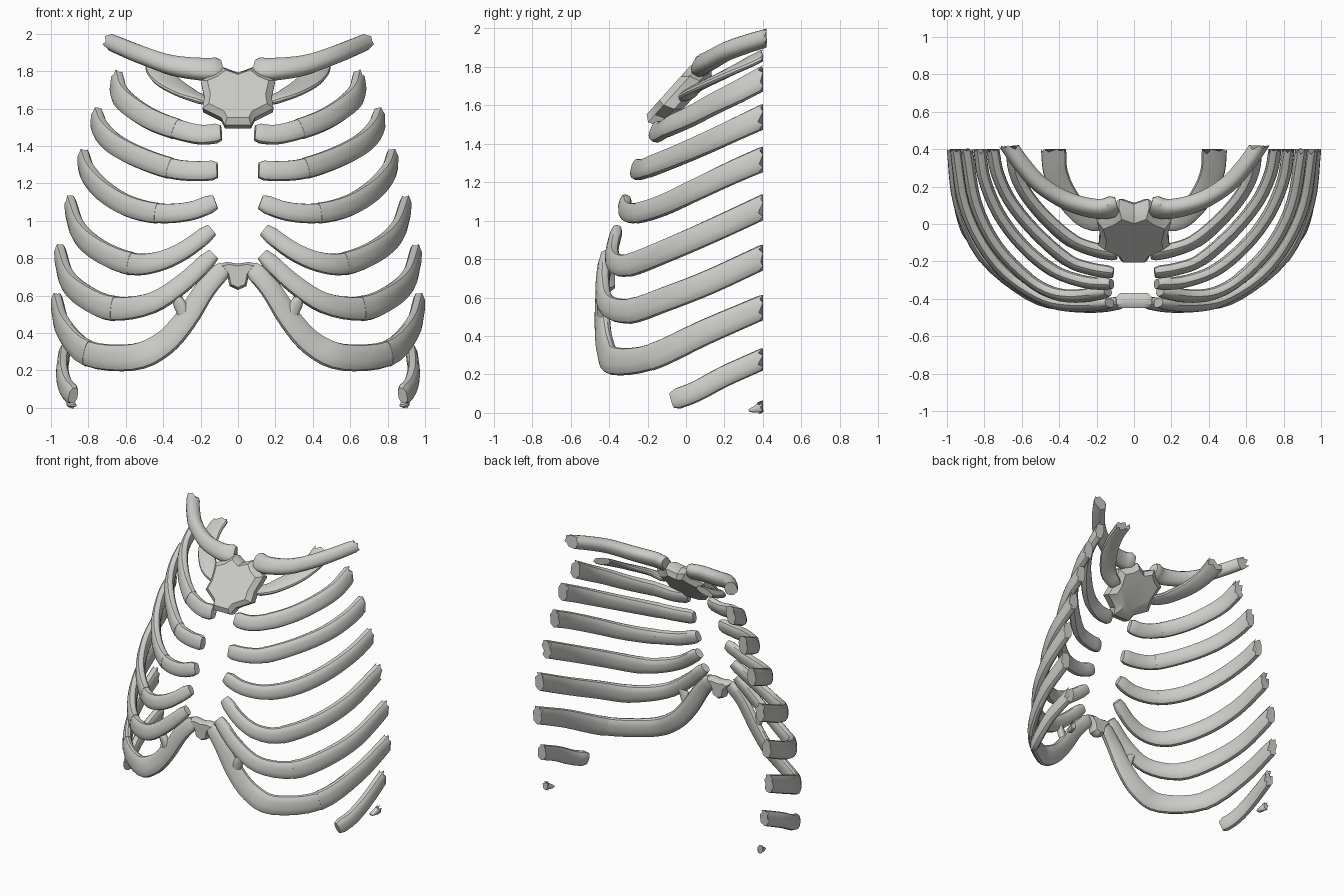
import bpy, bmesh, math, random
from mathutils import Vector

random.seed(4)
cube = bpy.data.objects.get("Cube")
if cube:
    bpy.data.objects.remove(cube, do_unlink=True)

BACK = 0.4      # plane where the cage is broken off
SIDES = 14      # vertices in a bone cross-section
STEPS = 4       # rings per path segment

bone_mat = bpy.data.materials.new("bone_grey")
bone_mat.use_nodes = True
bone_mat.diffuse_color = (0.6, 0.6, 0.57, 1)
shader = next(n for n in bone_mat.node_tree.nodes if n.type == 'BSDF_PRINCIPLED')
shader.inputs["Base Color"].default_value = bone_mat.diffuse_color
shader.inputs["Roughness"].default_value = 0.7
parts = []


def finish(name, bm):
    bmesh.ops.recalc_face_normals(bm, faces=bm.faces)
    mesh = bpy.data.meshes.new(name)
    bm.to_mesh(mesh)
    bm.free()
    mesh.materials.append(bone_mat)
    ob = bpy.data.objects.new(name, mesh)
    bpy.context.collection.objects.link(ob)
    parts.append(ob)


def skin(bm, loops):
    """Join vertex loops with quads and cap both ends."""
    for a, b in zip(loops, loops[1:]):
        for i in range(len(a)):
            j = (i + 1) % len(a)
            bm.faces.new((a[i], a[j], b[j], b[i]))
    bm.faces.new(loops[0])
    bm.faces.new(loops[-1])


def smooth_path(points):
    """Catmull-Rom samples through the control points."""
    p = [Vector(q) for q in points]
    p = [2 * p[0] - p[1]] + p + [2 * p[-1] - p[-2]]
    out = []
    for a, b, c, d in zip(p, p[1:], p[2:], p[3:]):
        for k in range(STEPS):
            t = k / STEPS
            out.append(0.5 * (2 * b + (c - a) * t + (2 * a - 5 * b + 4 * c - d) * t ** 2
                              + (3 * b - a - 3 * c + d) * t ** 3))
    return out + [p[-2]]


def sweep(name, path, first, last, heights, thick, tilt, side, swell=1.0):
    """Flattened tube along path[first..last], its flat side facing outward."""
    bm = bmesh.new()
    loops = []
    total = len(path) - 1
    for i in range(first, last + 1):
        pos = path[i]
        tan = (path[min(i + 1, total)] - path[max(i - 1, 0)]).normalized()
        out = Vector((pos.x, pos.y - 0.3, 0)).normalized() + Vector((0, 0, tilt))
        out = (out - out.dot(tan) * tan).normalized()
        wide = tan.cross(out)
        u = 2 * i / total
        seg = min(int(u), 1)
        high = heights[seg] + (heights[seg + 1] - heights[seg]) * (u - seg)
        scale = swell * (0.78 if i == 0 else 1)
        broken = i == total and pos.y > BACK - 0.01
        loop = []
        for k in range(SIDES):
            ang = math.tau * k / SIDES
            c, s = math.cos(ang), math.sin(ang)
            co = pos + scale * (wide * high * math.copysign(abs(c) ** 0.8, c)
                                + out * thick * math.copysign(abs(s) ** 0.8, s))
            if broken:   # ragged fracture at the back plane
                goal = max(BACK, pos.y) - (k % 2) * random.uniform(0.008, 0.03)
                co += tan * (goal - co.y) / tan.y
            loop.append(bm.verts.new((co.x * side, co.y, co.z)))
        loops.append(loop)
    skin(bm, loops)
    finish(name, bm)


def bone_pair(name, points, heights, thick=0.032, tilt=0.1, joint=0):
    """Left and right bone; a joint splits off the cartilage in front."""
    path = smooth_path(points)
    end, cut = len(path) - 1, joint * STEPS
    for label, side in (("left", 1), ("right", -1)):
        if joint:
            sweep(f"{label}_{name}_cartilage", path, 0, cut, heights, thick, tilt, side)
        sweep(f"{label}_{name}", path, cut, end, heights, thick, tilt, side,
              1.05 if joint else 1.0)


def plate(name, half, y_low, slope, thick, rise):
    """Symmetric bone plate from half an outline in x and z."""
    outline = half + [(-x, z) for x, z in reversed(half) if x > 0]
    low = min(z for _, z in half)
    mid = (low + max(z for _, z in half)) / 2
    bm = bmesh.new()
    loops = []
    for depth, scale in ((-1, 0.82), (-0.45, 1), (0.45, 0.98), (1, 0.75)):
        loop = []
        for x, z in outline:
            zz = mid + (z - mid) * scale
            y = y_low + (zz - low) * slope + depth * thick
            loop.append(bm.verts.new((x * scale, y, zz - depth * rise)))
        loops.append(loop)
    skin(bm, loops)
    finish(name, bm)


# Breastbone head and lower tip
plate("breastbone_head",
      [(0, 1.78), (0.08, 1.81), (0.13, 1.77), (0.2, 1.74), (0.18, 1.65),
       (0.19, 1.59), (0.09, 1.54), (0.07, 1.5), (0, 1.5)],
      -0.17, 0.9, 0.06, 0.025)
plate("breastbone_tip",
      [(0, 0.77), (0.06, 0.78), (0.1, 0.77), (0.06, 0.72), (0.045, 0.65), (0, 0.63)],
      -0.41, 0, 0.04, 0)

# Collar bones
bone_pair("collar_bone",
          [(0.09, 0.1, 1.81), (0.19, 0.08, 1.81), (0.35, 0.12, 1.83),
           (0.5, 0.21, 1.88), (0.6, 0.32, 1.92), (0.67, 0.42, 1.95)],
          (0.07, 0.05, 0.045), 0.045, 0.5)

# Ribs from top to bottom
bone_pair("first_rib",
          [(0.17, 0, 1.64), (0.27, 0.04, 1.68), (0.37, 0.16, 1.74),
           (0.42, 0.28, 1.8), (0.43, BACK, 1.86)],
          (0.05, 0.065, 0.07), 0.022, 4)
bone_pair("second_rib",
          [(0.09, -0.16, 1.47), (0.2, -0.14, 1.46), (0.33, -0.09, 1.49),
           (0.46, 0.02, 1.54), (0.57, 0.15, 1.61), (0.63, 0.27, 1.67), (0.65, BACK, 1.74)],
          (0.055, 0.055, 0.06), tilt=0.4, joint=2)
bone_pair("third_rib",
          [(0.11, -0.26, 1.27), (0.23, -0.24, 1.265), (0.36, -0.19, 1.28),
           (0.53, -0.04, 1.34), (0.66, 0.12, 1.41), (0.73, 0.27, 1.48), (0.755, BACK, 1.54)],
          (0.055, 0.055, 0.06), tilt=0.25, joint=2)
bone_pair("fourth_rib",
          [(0.12, -0.32, 1.1), (0.26, -0.31, 1.05), (0.43, -0.25, 1.04),
           (0.59, -0.12, 1.08), (0.72, 0.05, 1.16), (0.8, 0.24, 1.25), (0.825, BACK, 1.32)],
          (0.05, 0.055, 0.06), tilt=0.15, joint=2)
bone_pair("fifth_rib",
          [(0.14, -0.36, 0.95), (0.29, -0.385, 0.84), (0.43, -0.37, 0.78),
           (0.57, -0.29, 0.77), (0.74, -0.11, 0.84), (0.85, 0.12, 0.94), (0.895, BACK, 1.07)],
          (0.045, 0.06, 0.06), joint=3)
bone_pair("sixth_rib",
          [(0.13, -0.42, 0.82), (0.29, -0.435, 0.67), (0.46, -0.41, 0.56),
           (0.66, -0.29, 0.53), (0.81, -0.11, 0.59), (0.91, 0.12, 0.68), (0.95, BACK, 0.81)],
          (0.045, 0.065, 0.06), joint=3)
bone_pair("seventh_rib",
          [(0.07, -0.42, 0.75), (0.17, -0.435, 0.64), (0.28, -0.435, 0.47),
           (0.4, -0.42, 0.34), (0.56, -0.375, 0.27), (0.8, -0.18, 0.29),
           (0.93, 0.1, 0.42), (0.968, BACK, 0.55)],
          (0.05, 0.075, 0.06), joint=5)
bone_pair("eighth_rib",
          [(0.88, -0.07, 0.065), (0.92, 0.05, 0.11), (0.94, 0.2, 0.19), (0.93, BACK, 0.28)],
          (0.055, 0.055, 0.055))
bone_pair("ninth_rib_tip",
          [(0.88, 0.33, 0.012), (0.89, 0.365, 0.02), (0.9, BACK, 0.035)],
          (0.008, 0.02, 0.03), 0.02)

# Cartilage bridge between the two lowest joined ribs
bone_pair("cartilage_bridge",
          [(0.35, -0.43, 0.62), (0.31, -0.435, 0.55), (0.28, -0.43, 0.46)],
          (0.02, 0.035, 0.03), 0.025)

# Soft shading with crisp fractures and seams
bpy.ops.object.select_all(action='DESELECT')
for ob in parts:
    ob.select_set(True)
bpy.context.view_layer.objects.active = parts[0]
bpy.ops.object.shade_smooth_by_angle(angle=math.radians(35))
